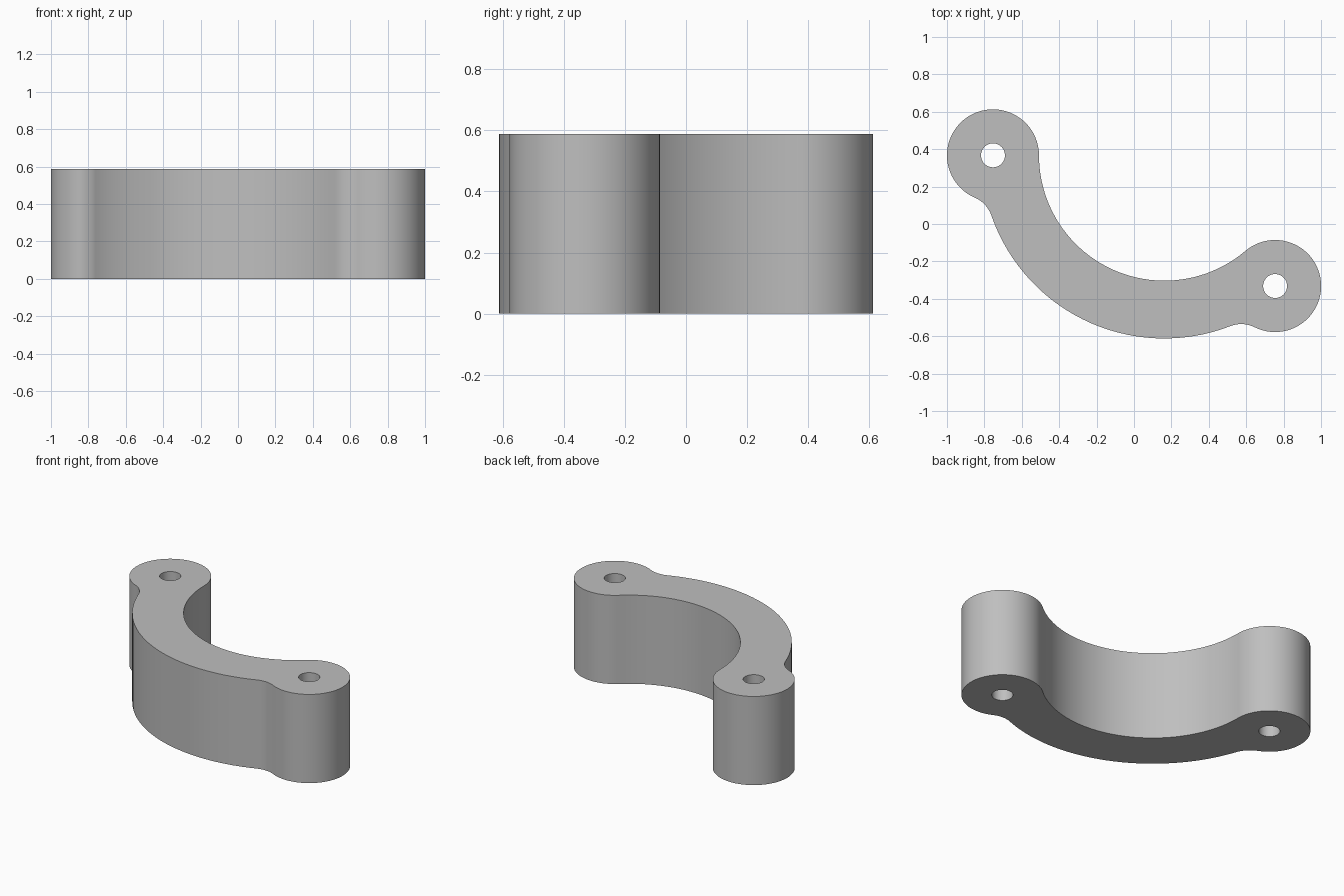
import bpy
import bmesh
from math import atan2, ceil, cos, pi, radians, sin, sqrt, tau
from mathutils import Vector

if "Cube" in bpy.data.objects:
    bpy.data.objects.remove(bpy.data.objects["Cube"])

HEIGHT = 0.588
CENTRE = Vector((0.162, 0.367))      # centre of the curved arm
INNER, OUTER = 0.67, 0.979           # arm radii
BOSS, HOLE, FILLET = 0.246, 0.064, 0.16
STEP = radians(3)


def polar(angle, radius):
    return Vector((cos(angle), sin(angle))) * radius


def arc(centre, radius, start, end, ccw=True):
    """Points from start up to, but not including, end."""
    a = atan2(*(start - centre).yx)
    sweep = (atan2(*(end - centre).yx) - a) % tau
    if not ccw:
        sweep -= tau
    n = max(4, ceil(abs(sweep) / STEP))
    return [centre + polar(a + sweep * i / n, radius) for i in range(n)]


def end_geometry(angle, side):
    """Boss centre, its contact with the inner arc, and the outer fillet."""
    u = polar(angle, 1)
    v = Vector((-u.y, u.x)) * side
    d = INNER + BOSS
    d1, d2 = OUTER + FILLET, BOSS + FILLET
    along = (d1 * d1 - d2 * d2 + d * d) / (2 * d)
    boss = CENTRE + u * d
    fillet = CENTRE + u * along + v * sqrt(d1 * d1 - along * along)
    on_arm = CENTRE + (fillet - CENTRE) * (OUTER / d1)
    on_boss = boss + (fillet - boss) * (BOSS / d2)
    return boss, CENTRE + u * INNER, fillet, on_arm, on_boss


boss_r, touch_r, fil_r, arm_r, edge_r = end_geometry(pi, 1)
boss_l, touch_l, fil_l, arm_l, edge_l = end_geometry(radians(-49.7), -1)

# Outline, counter-clockwise, then the two pin holes
outline = (arc(CENTRE, OUTER, arm_r, arm_l)
           + arc(fil_l, FILLET, arm_l, edge_l, False)
           + arc(boss_l, BOSS, edge_l, touch_l)
           + arc(CENTRE, INNER, touch_l, touch_r, False)
           + arc(boss_r, BOSS, touch_r, edge_r)
           + arc(fil_r, FILLET, edge_r, arm_r, False))
holes = [[c + polar(tau * i / 48, HOLE) for i in range(48)]
         for c in (boss_r, boss_l)]

# Fill the flat profile and extrude it
bm = bmesh.new()
for loop in [outline] + holes:
    verts = [bm.verts.new((p.x, p.y, 0)) for p in loop]
    for i, vert in enumerate(verts):
        bm.edges.new((verts[i - 1], vert))
bmesh.ops.triangle_fill(bm, edges=bm.edges[:], use_beauty=True, normal=(0, 0, 1))
result = bmesh.ops.extrude_face_region(bm, geom=bm.faces[:], use_keep_orig=True)
top = [g for g in result["geom"] if isinstance(g, bmesh.types.BMVert)]
bmesh.ops.translate(bm, verts=top, vec=(0, 0, HEIGHT))
bmesh.ops.recalc_face_normals(bm, faces=bm.faces[:])
mesh = bpy.data.meshes.new("curved_link")
bm.to_mesh(mesh)
bm.free()

# Plain grey material
grey = bpy.data.materials.new("grey")
grey.use_nodes = True
colour = (0.52, 0.52, 0.52, 1)
grey.diffuse_color = colour
grey.node_tree.nodes["Principled BSDF"].inputs["Base Color"].default_value = colour
mesh.materials.append(grey)

link = bpy.data.objects.new("curved_link", mesh)
bpy.context.collection.objects.link(link)
bpy.ops.object.select_all(action="DESELECT")
link.select_set(True)
bpy.context.view_layer.objects.active = link
bpy.ops.object.shade_smooth_by_angle(angle=radians(30))
